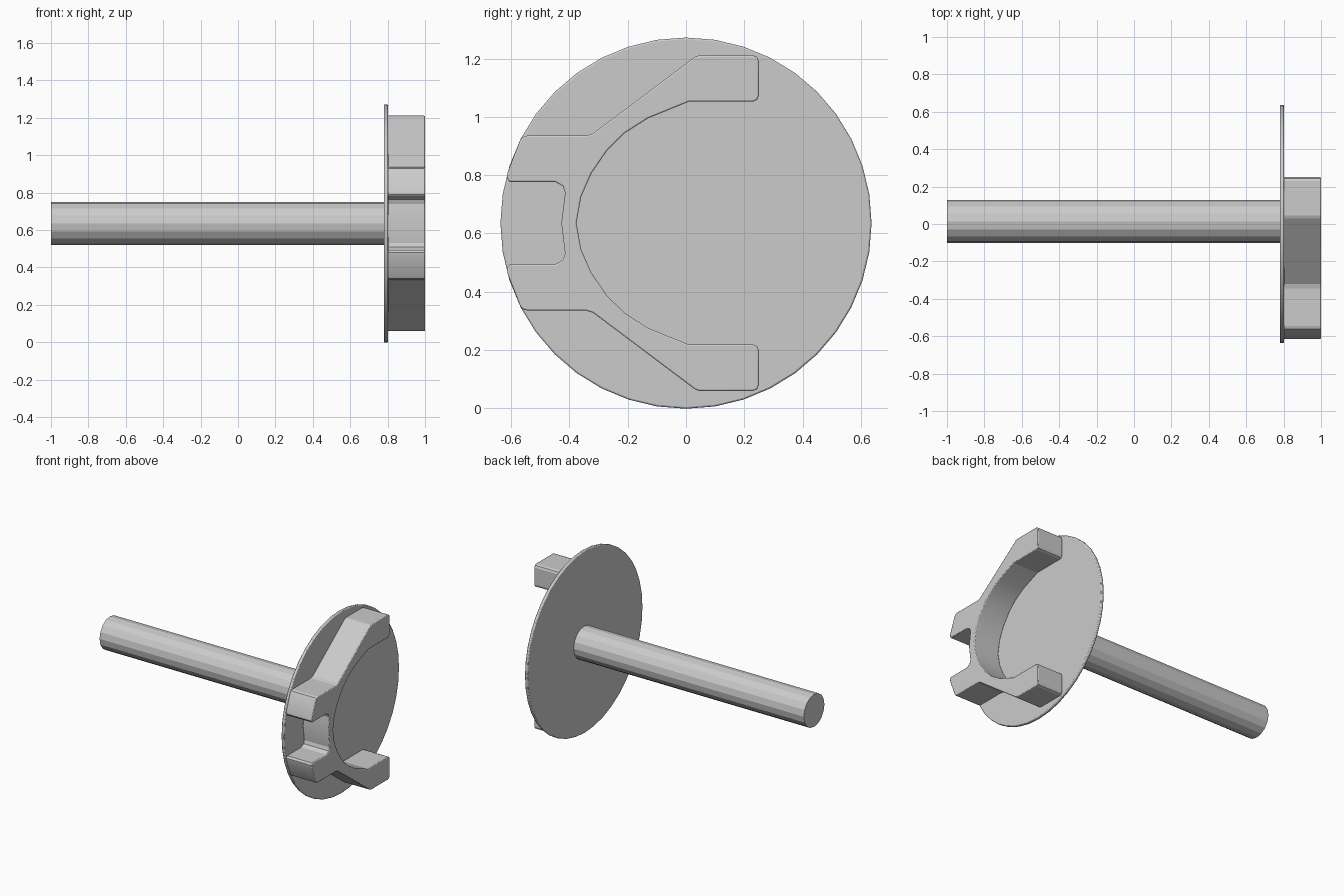
import bpy, bmesh
from math import pi, sin, cos

if "Cube" in bpy.data.objects:
    bpy.data.objects.remove(bpy.data.objects["Cube"])

CZ = 0.635  # height of the shaft axis


def prism(name, outline, x0, x1, bevel=0.0, angle=40):
    """Extrude a (y, z) outline along x."""
    bm = bmesh.new()
    face = bm.faces.new([bm.verts.new((x0, y, z)) for y, z in outline])
    ext = bmesh.ops.extrude_face_region(bm, geom=[face])
    for v in ext["geom"]:
        if isinstance(v, bmesh.types.BMVert):
            v.co.x = x1
    bmesh.ops.recalc_face_normals(bm, faces=bm.faces)
    mesh = bpy.data.meshes.new(name)
    bm.to_mesh(mesh)
    bm.free()
    ob = bpy.data.objects.new(name, mesh)
    bpy.context.collection.objects.link(ob)
    if bevel:
        m = ob.modifiers.new("soft_edges", "BEVEL")
        m.width = bevel
        m.segments = 2
        m.limit_method = "ANGLE"
        m.angle_limit = angle * pi / 180
    bpy.context.view_layer.objects.active = ob
    ob.select_set(True)
    bpy.ops.object.shade_smooth_by_angle(angle=15 * pi / 180)
    ob.select_set(False)
    return ob


def circle(r, n, cy=0.0):
    return [(cy + r * cos(2 * pi * i / n), CZ + r * sin(2 * pi * i / n)) for i in range(n)]


# round shaft and thin backing disc
prism("shaft", circle(0.114, 16, 0.013), -1.0, 0.785)
prism("backing_disc", circle(0.637, 40), 0.78, 0.802, 0.006, 60)

# clamp: upper half outline from the notch around to the inner arc
upper = [
    (-0.428, 0.635), (-0.415, 0.74), (-0.423, 0.762), (-0.45, 0.777),
    (-0.605, 0.777), (-0.615, 0.79), (-0.612, 0.81), (-0.57, 0.918),
    (-0.562, 0.93), (-0.545, 0.935), (-0.345, 0.935), (-0.32, 0.942),
    (0.03, 1.205), (0.045, 1.211), (0.23, 1.211), (0.244, 1.205),
    (0.25, 1.191), (0.25, 1.072), (0.244, 1.058), (0.23, 1.052),
    (0.01, 1.052), (-0.13, 0.995), (-0.21, 0.944), (-0.27, 0.885),
    (-0.325, 0.805), (-0.36, 0.725), (-0.376, 0.635),
]
lower = [(y, 2 * CZ - z) for y, z in reversed(upper[1:-1])]
prism("clamp_jaw", upper + lower, 0.80, 1.0, 0.005, 60)
